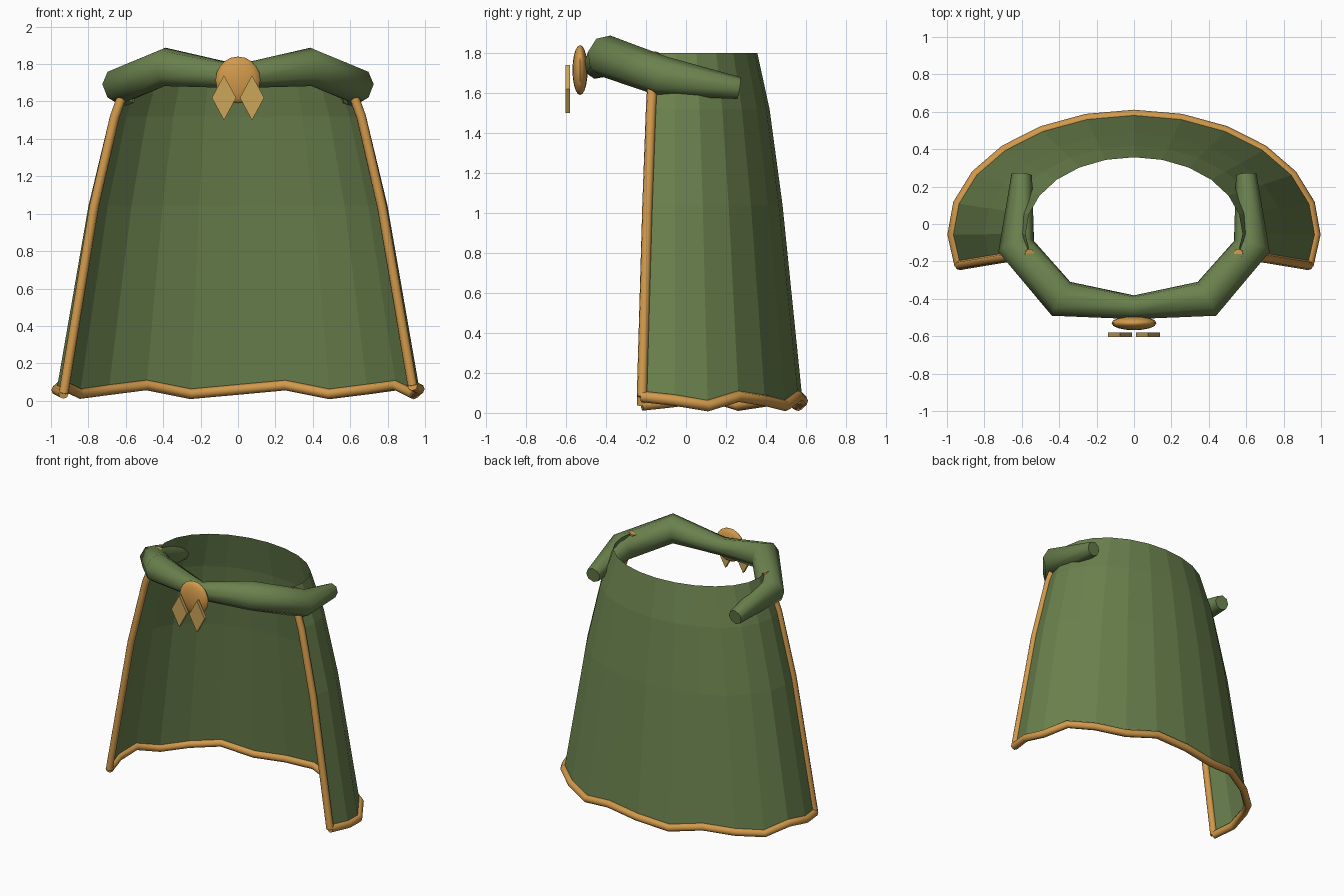
import bpy, bmesh, math
from mathutils import Vector

cube = bpy.data.objects.get("Cube")
if cube:
    bpy.data.objects.remove(cube)


def material(name, rgb):
    m = bpy.data.materials.new(name)
    m.use_nodes = True
    m.diffuse_color = (*rgb, 1)
    m.node_tree.nodes["Principled BSDF"].inputs["Base Color"].default_value = (*rgb, 1)
    return m


green = material("moss_green", (0.145, 0.22, 0.075))
orange = material("amber_trim", (0.64, 0.32, 0.07))
gold = material("pale_gold", (0.60, 0.38, 0.10))


def mesh_object(name, bm, mat):
    mesh = bpy.data.meshes.new(name)
    bm.to_mesh(mesh)
    bm.free()
    mesh.materials.append(mat)
    obj = bpy.data.objects.new(name, mesh)
    bpy.context.collection.objects.link(obj)
    return obj


def smooth(obj, degrees):
    bpy.ops.object.select_all(action="DESELECT")
    obj.select_set(True)
    bpy.context.view_layer.objects.active = obj
    bpy.ops.object.shade_smooth_by_angle(angle=math.radians(degrees))


def tube(name, points, depth, mat, radii=None):
    """Round tube along straight segments, with optional radius per point."""
    curve = bpy.data.curves.new(name, "CURVE")
    curve.dimensions = "3D"
    curve.bevel_depth = depth
    curve.bevel_resolution = 2
    curve.use_fill_caps = True
    spline = curve.splines.new("POLY")
    spline.points.add(len(points) - 1)
    for i, p in enumerate(points):
        spline.points[i].co = (*p, 1)
        spline.points[i].radius = radii[i] if radii else 1
    curve.materials.append(mat)
    obj = bpy.data.objects.new(name, curve)
    bpy.context.collection.objects.link(obj)
    bpy.ops.object.select_all(action="DESELECT")
    obj.select_set(True)
    bpy.context.view_layer.objects.active = obj
    bpy.ops.object.convert(target="MESH")
    obj = bpy.context.object
    obj.name = name
    smooth(obj, 50)
    return obj


# Cape: open elliptical rings flaring towards a wavy hem
HALF = 7
STEP = math.radians(106) / HALF
RINGS = [(1.80, 0.58, 0.404), (1.52, 0.685, 0.465), (1.04, 0.80, 0.53), (0.06, 0.97, 0.63)]


def cape_point(i, ring):
    z, width, depth = RINGS[ring]
    t = i * STEP
    if ring == len(RINGS) - 1:
        z += 0.027 * math.sin(8 * t)
    return Vector((width * math.sin(t), depth * math.cos(t) - 0.047, z))


columns = range(-HALF, HALF + 1)
bm = bmesh.new()
grid = [[bm.verts.new(cape_point(i, r)) for i in columns] for r in range(len(RINGS))]
for upper, lower in zip(grid, grid[1:]):
    for k in range(len(upper) - 1):
        bm.faces.new((upper[k], upper[k + 1], lower[k + 1], lower[k]))
bmesh.ops.recalc_face_normals(bm, faces=bm.faces)
mesh_object("cape_cloth", bm, green)

# Trim along the hem and both front edges
tube("hem_trim", [cape_point(i, len(RINGS) - 1) for i in columns], 0.028, orange)
for side, i in (("left", HALF), ("right", -HALF)):
    tube(side + "_edge_trim", [cape_point(i, r) for r in range(len(RINGS))], 0.026, orange)

# Rolled collar across the front
half = [(0.60, 0.265, 1.625), (0.63, -0.12, 1.685), (0.39, -0.40, 1.785)]
path = [(-x, y, z) for x, y, z in half] + [(0, -0.445, 1.735)] + half[::-1]
tube("collar_roll", path, 0.1, green, [0.55, 1, 1.05, 0.65, 1.05, 1, 0.55])

# Flattened round clasp
bm = bmesh.new()
bmesh.ops.create_uvsphere(bm, u_segments=16, v_segments=10, radius=1)
bmesh.ops.scale(bm, vec=(0.12, 0.038, 0.125), verts=bm.verts)
bmesh.ops.translate(bm, vec=(0, -0.53, 1.715), verts=bm.verts)
smooth(mesh_object("clasp", bm, orange), 50)

# Two diamond pendants
for side, x in (("left", 0.075), ("right", -0.075)):
    bm = bmesh.new()
    rim = [(0, 0.12), (-0.065, 0), (0, -0.12), (0.065, 0)]
    face = bm.faces.new([bm.verts.new((x + dx, -0.604, 1.62 + dz)) for dx, dz in rim])
    ext = bmesh.ops.extrude_face_region(bm, geom=[face])
    moved = [v for v in ext["geom"] if isinstance(v, bmesh.types.BMVert)]
    bmesh.ops.translate(bm, vec=(0, 0.024, 0), verts=moved)
    bmesh.ops.recalc_face_normals(bm, faces=bm.faces)
    mesh_object(side + "_diamond_pendant", bm, gold)
